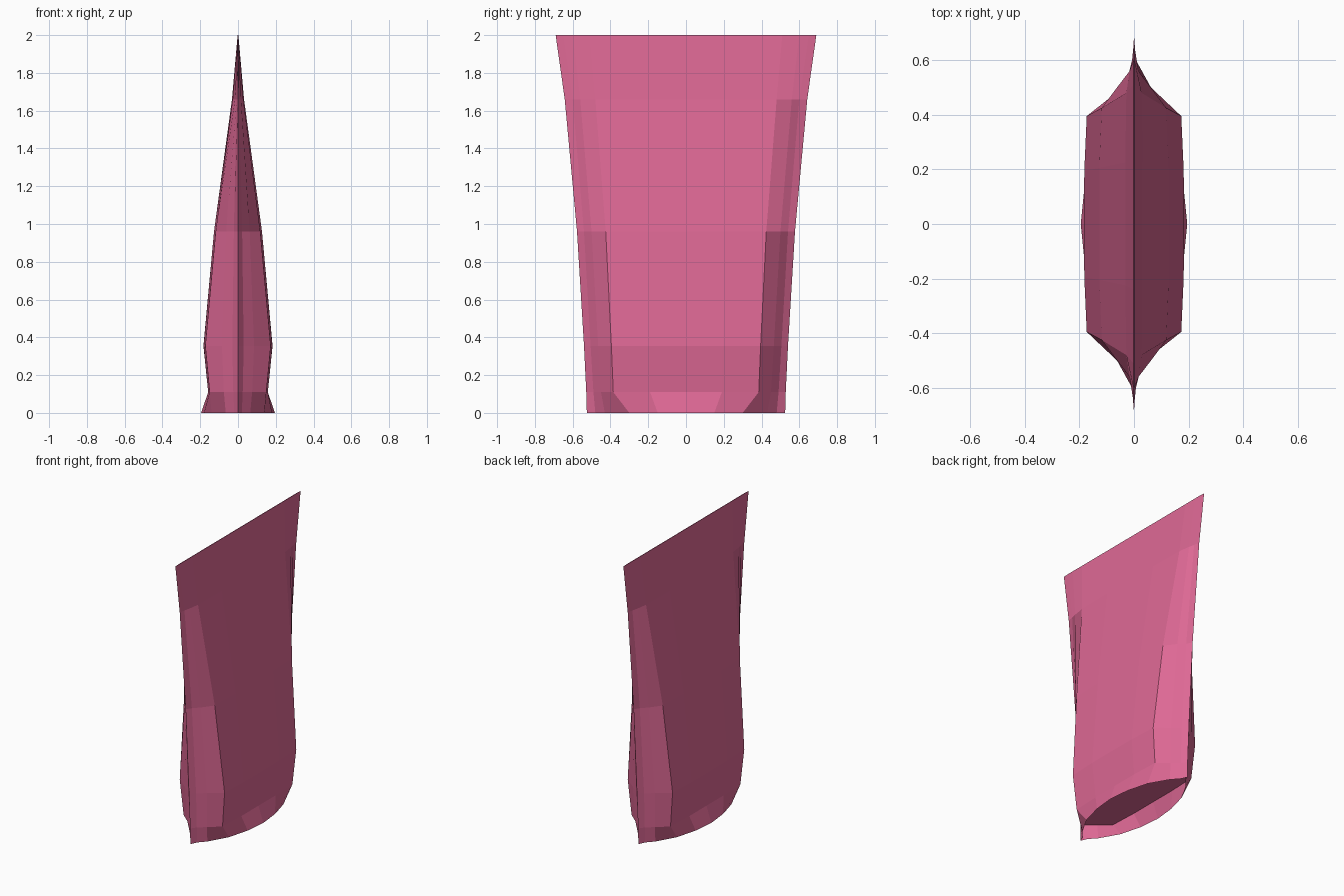
import bpy, bmesh

if "Cube" in bpy.data.objects:
    bpy.data.objects.remove(bpy.data.objects["Cube"])

# Quarter cross-sections (x, y) from the middle of the face to the side seam, per height
sections = [
    (0.00, [(0.195, 0), (0.18, 0.15), (0.14, 0.30), (0.065, 0.43), (0.02, 0.48), (0, 0.525)]),
    (0.11, [(0.158, 0), (0.158, 0.19), (0.15, 0.385), (0.075, 0.45), (0.025, 0.49), (0, 0.528)]),
    (0.355, [(0.183, 0), (0.182, 0.195), (0.173, 0.395), (0.085, 0.465), (0.03, 0.505), (0, 0.54)]),
    (0.96, [(0.127, 0), (0.127, 0.205), (0.118, 0.425), (0.062, 0.50), (0.022, 0.54), (0, 0.577)]),
    (1.66, [(0.032, 0), (0.032, 0.225), (0.028, 0.48), (0.016, 0.56), (0.007, 0.60), (0, 0.642)]),
    (2.00, [(0.002, 0), (0.002, 0.24), (0.002, 0.51), (0.002, 0.60), (0.002, 0.65), (0, 0.69)]),
]


def full_ring(quarter):
    """Mirror a quarter section into a closed loop."""
    half = quarter + [(-x, y) for x, y in quarter[-2::-1]]
    return half + [(-x, -y) for x, y in half[1:-1]]


bm = bmesh.new()
rings = [[bm.verts.new((x, y, z)) for x, y in full_ring(q)] for z, q in sections]
n = len(rings[0])

# Pouch walls, tapering to a flat sealed top
for lower, upper in zip(rings, rings[1:]):
    for i in range(n):
        j = (i + 1) % n
        bm.faces.new((lower[i], lower[j], upper[j], upper[i]))
bm.faces.new(rings[-1])

# Recessed base panel above the open foot
bm.faces.new(rings[1][::-1])
bmesh.ops.recalc_face_normals(bm, faces=bm.faces[:])

mesh = bpy.data.meshes.new("pouch")
bm.to_mesh(mesh)
bm.free()
pouch = bpy.data.objects.new("pouch", mesh)
bpy.context.collection.objects.link(pouch)

pink = bpy.data.materials.new("pink")
pink.diffuse_color = (0.73, 0.14, 0.30, 1)
pink.use_nodes = True
pink.node_tree.nodes["Principled BSDF"].inputs["Base Color"].default_value = pink.diffuse_color
mesh.materials.append(pink)
